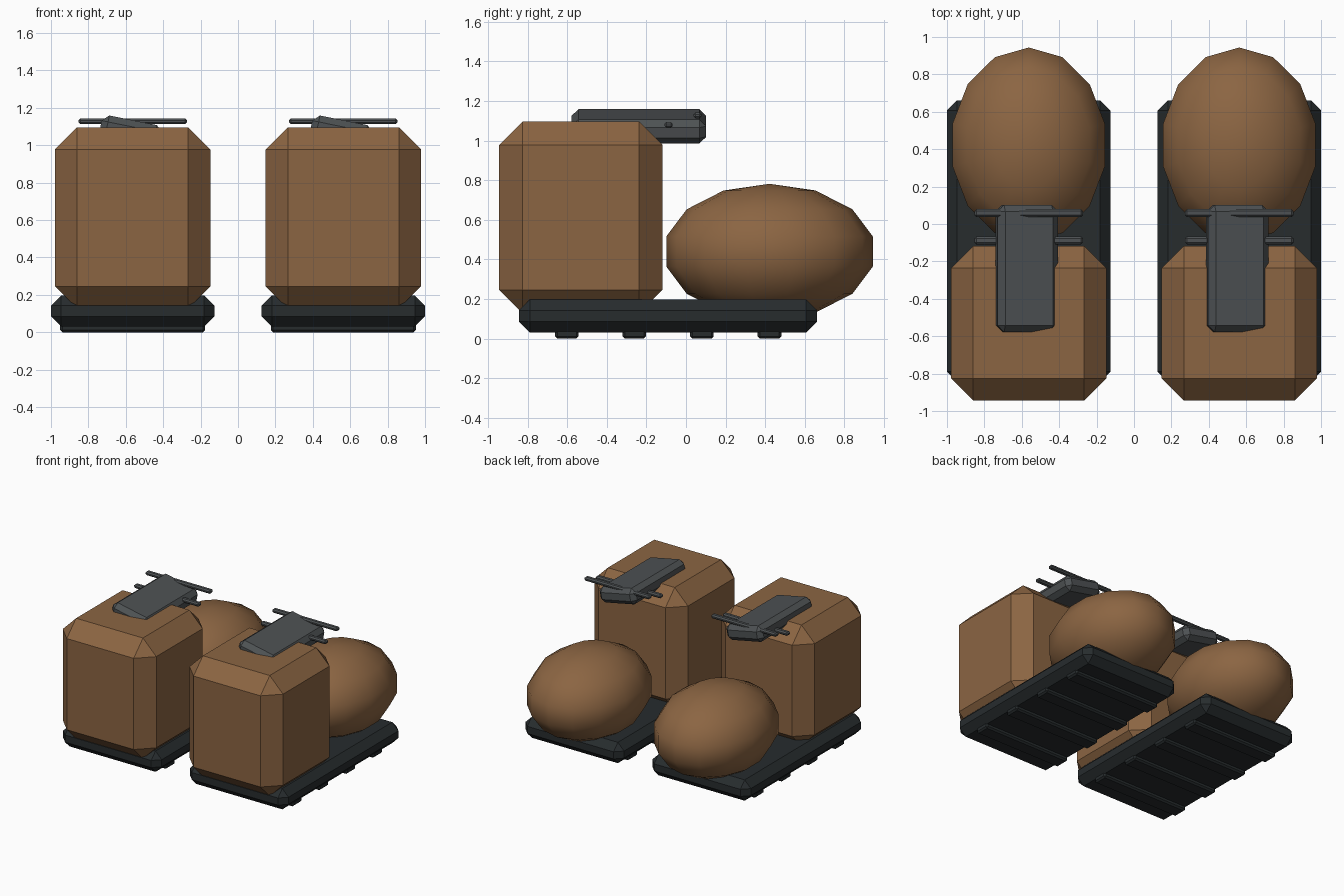
import bpy, bmesh
from math import radians
from mathutils import Matrix

if "Cube" in bpy.data.objects:
    bpy.data.objects.remove(bpy.data.objects["Cube"])


def material(name, rgb):
    m = bpy.data.materials.new(name)
    m.diffuse_color = (*rgb, 1)
    m.use_nodes = True
    m.node_tree.nodes["Principled BSDF"].inputs["Base Color"].default_value = m.diffuse_color
    return m


LEATHER = material("brown_leather", (0.26, 0.13, 0.055))
RUBBER = material("dark_rubber", (0.020, 0.025, 0.027))
GREY = material("grey_cloth", (0.075, 0.083, 0.087))


def add_object(name, bm, loc, mat, roll=0.0):
    mesh = bpy.data.meshes.new(name)
    bm.to_mesh(mesh)
    bm.free()
    mesh.materials.append(mat)
    ob = bpy.data.objects.new(name, mesh)
    ob.location = loc
    ob.rotation_euler = (0, roll, 0)
    bpy.context.collection.objects.link(ob)
    return ob


def chamfer_box(name, loc, size, chamfer, mat, roll=0.0):
    bm = bmesh.new()
    bmesh.ops.create_cube(bm, size=1, matrix=Matrix.Diagonal((*size, 1)))
    bmesh.ops.bevel(bm, geom=bm.edges[:], offset=chamfer, segments=1,
                    profile=0.5, affect='EDGES')
    return add_object(name, bm, loc, mat, roll)


def ellipsoid(name, loc, radii, mat):
    bm = bmesh.new()
    bmesh.ops.create_uvsphere(bm, u_segments=14, v_segments=7, radius=1,
                              matrix=Matrix.Diagonal((*radii, 1)))
    for f in bm.faces:
        f.smooth = True
    return add_object(name, bm, loc, mat)


# The two boots are identical copies, not mirrored
for side, x in (("left", -0.563), ("right", 0.563)):
    # sole and its tread bars
    chamfer_box(side + "_sole", (x, -0.091, 0.114), (0.875, 1.505, 0.167), 0.055, RUBBER)
    for i in range(4):
        chamfer_box(f"{side}_tread_{i + 1}", (x, -0.602 + 0.341 * i, 0.025),
                    (0.775, 0.12, 0.05), 0.012, RUBBER)

    # shaft and rounded toe
    chamfer_box(side + "_shaft", (x, -0.531, 0.612), (0.83, 0.825, 0.968), 0.118, LEATHER)
    ellipsoid(side + "_toe", (x, 0.422, 0.44), (0.428, 0.535, 0.342), LEATHER)

    # tilted tongue with laces across it
    chamfer_box(side + "_tongue", (x - 0.01, -0.238, 1.072), (0.33, 0.68, 0.125),
                0.035, GREY, radians(11.5))
    for i, (y, z) in enumerate(((0.058, 1.128), (-0.088, 1.08))):
        chamfer_box(f"{side}_lace_{i + 1}", (x, y, z), (0.58, 0.042, 0.03), 0.01, GREY)
